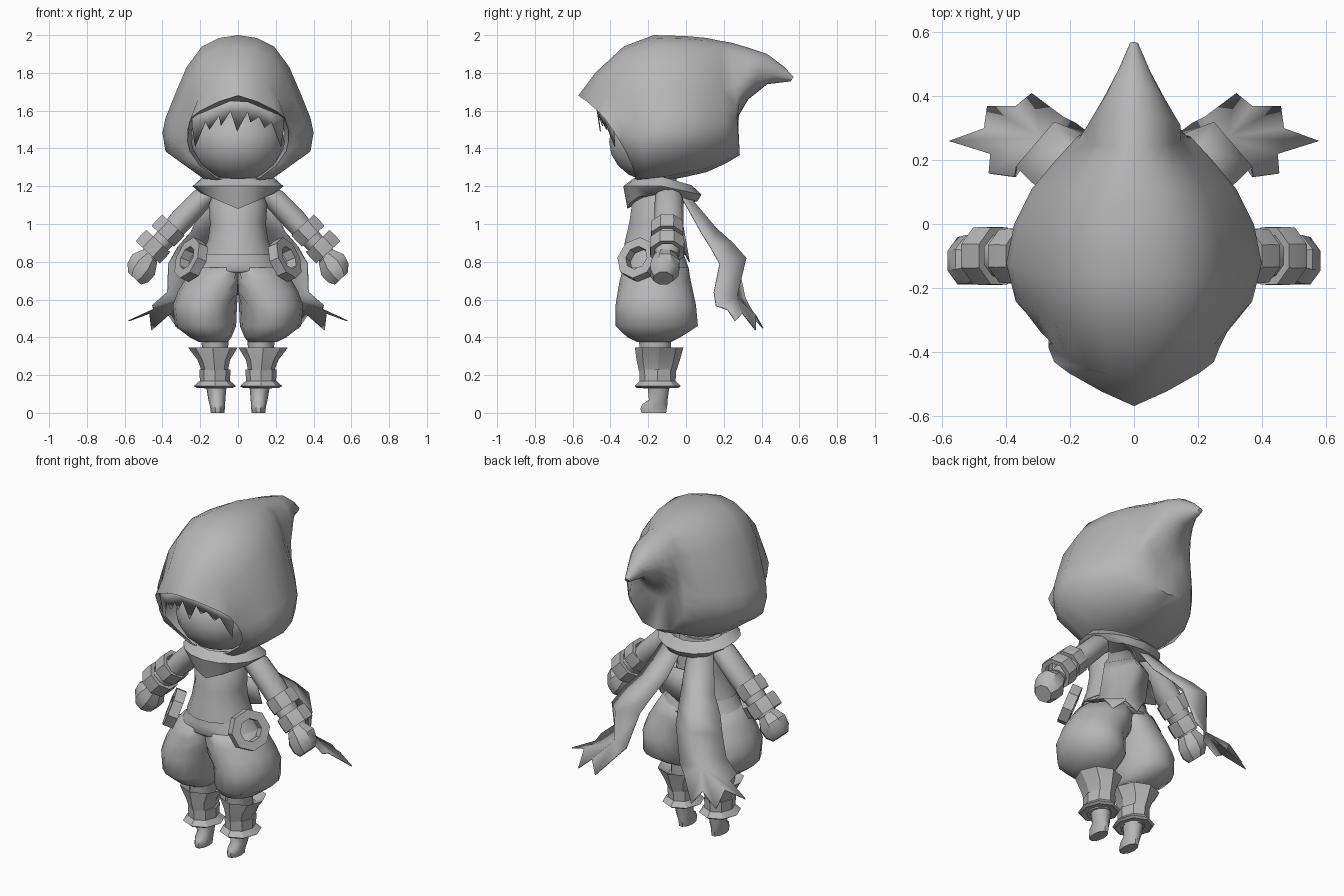
import bpy, bmesh, math
from mathutils import Vector

if "Cube" in bpy.data.objects:
    bpy.data.objects.remove(bpy.data.objects["Cube"])

GREY = bpy.data.materials.new("cloth_grey")
GREY.diffuse_color = (0.47, 0.47, 0.47, 1)
GREY.use_nodes = True
GREY.node_tree.nodes["Principled BSDF"].inputs["Base Color"].default_value = GREY.diffuse_color


def make(name, verts, faces, mirror=False, angle=50, thick=0):
    """Mesh object with clean normals, angle-limited smoothing and optional mirroring."""
    bm = bmesh.new()
    vs = [bm.verts.new(v) for v in verts]
    for f in faces:
        bm.faces.new([vs[i] for i in f])
    bmesh.ops.remove_doubles(bm, verts=bm.verts, dist=0.0005)
    bmesh.ops.recalc_face_normals(bm, faces=bm.faces)
    me = bpy.data.meshes.new(name)
    bm.to_mesh(me)
    bm.free()
    me.materials.append(GREY)
    ob = bpy.data.objects.new(name, me)
    bpy.context.collection.objects.link(ob)
    bpy.ops.object.select_all(action='DESELECT')
    ob.select_set(True)
    bpy.context.view_layer.objects.active = ob
    bpy.ops.object.shade_smooth_by_angle(angle=math.radians(angle))
    if thick:
        ob.modifiers.new("thickness", 'SOLIDIFY').thickness = thick
    if mirror:
        m = ob.modifiers.new("mirror", 'MIRROR')
        m.use_axis[0] = True
        m.use_mirror_merge = False
    return ob


def loft(name, rings, caps=(True, True), **kw):
    """Skin a list of closed rings that share one point count."""
    n = len(rings[0])
    verts = [p for r in rings for p in r]
    faces = [(k * n + i, k * n + (i + 1) % n, (k + 1) * n + (i + 1) % n, (k + 1) * n + i)
             for k in range(len(rings) - 1) for i in range(n)]
    if caps[0]:
        faces.append(list(range(n))[::-1])
    if caps[1]:
        faces.append([len(verts) - n + i for i in range(n)])
    return make(name, verts, faces, **kw)


def stack(name, rows, n=12, min_x=-9, **kw):
    """Horizontal elliptical rings: z, centre x, centre y, radius x, radius y."""
    rings = [[(max(min_x + i * 1e-5, cx + rx * math.cos(2 * math.pi * i / n)),
               cy + ry * math.sin(2 * math.pi * i / n), z) for i in range(n)]
             for z, cx, cy, rx, ry in rows]
    return loft(name, rings, **kw)


def tube(name, rows, n=8, **kw):
    """Tube along the arm slope: x, y, z, radius in the slope plane, radius in y."""
    d = Vector((0.68, 0, -0.73)).normalized()
    u, v = Vector((-d.z, 0, d.x)), Vector((0, 1, 0))
    rings = []
    for x, y, z, ru, rv in rows:
        rings.append([Vector((x, y, z)) + u * ru * math.cos(2 * math.pi * (i + .5) / n)
                      + v * rv * math.sin(2 * math.pi * (i + .5) / n) for i in range(n)])
    return loft(name, rings, mirror=True, **kw)


# Hood: egg-shaped sections swept from the front opening to the bent-back tip
EGG = [(0, 1), (.25, .98), (.48, .92), (.68, .78), (.82, .61), (.96, .43),
       (1, .33), (.96, .2), (.5, .03), (0, 0)]
RIM = [(0, 1), (.4, .93), (.8, .82), (.98, .74), (1.05, .6), (1.05, .48),
       (1, .36), (.8, .2), (.45, .05), (0, 0)]
OVAL = [(math.sin(math.pi * i / 9), .5 + .5 * math.cos(math.pi * i / 9)) for i in range(10)]


def section(shape, yt, zt, yb, zb, w, bow=0):
    half = [(w * a, yb + (yt - yb) * b + bow * a * w, zb + (zt - zb) * b) for a, b in shape]
    return half + [(-x, y, z) for x, y, z in half[-2:0:-1]]


loft("hood", [
    section(RIM, -.40, 1.65, -.18, 1.24, .235, .2),
    section(RIM, -.57, 1.68, -.28, 1.22, .255, .25),
    section(EGG, -.48, 1.80, -.26, 1.22, .305, .06),
    section(EGG, -.33, 1.94, -.20, 1.22, .37),
    section(EGG, -.17, 2.0, -.10, 1.23, .40),
    section(EGG, 0, 1.995, 0, 1.25, .375),
    section(EGG, .11, 1.985, .11, 1.275, .32),
    section(EGG, .18, 1.97, .21, 1.32, .245),
    section(EGG, .24, 1.96, .285, 1.365, .18),
    section(OVAL, .34, 1.93, .265, 1.55, .148),
    section(OVAL, .43, 1.90, .33, 1.66, .10),
    section(OVAL, .51, 1.84, .43, 1.74, .052),
    section(OVAL, .57, 1.78, .555, 1.755, .014),
], caps=(False, True), angle=60)

# Head inside the hood
stack("head", [(1.435 - .213 * math.cos(math.pi * k / 10), 0, -.16,
                .245 * math.sin(math.pi * k / 10) + .001,
                .25 * math.sin(math.pi * k / 10) + .001) for k in range(11)], n=18)

# Fringe of hair: a continuous band with ragged spikes tucked behind the hood edge
spikes = [(-.24, -.17, -.225, 1.41), (-.17, -.10, -.15, 1.50), (-.10, -.04, -.09, 1.52),
          (-.04, .05, -.005, 1.49), (.05, .11, .065, 1.54), (.11, .175, .14, 1.51),
          (.175, .24, .225, 1.41)]
verts, faces = [], []
for a, b, t, zt in spikes:
    k = len(verts)
    for x, drop in ((a, 0), (b, 0), (b, .055), (a, .055)):
        verts.append((x, -.485 + 1.5 * x * x + drop * .3, 1.67 - .42 * abs(x) - drop))
    verts.append((t, -.45 + 1.5 * t * t, zt))
    faces += [(k, k + 1, k + 2, k + 3), (k + 3, k + 2, k + 4)]
make("hair_fringe", verts, faces, thick=.006)

# Neck and draped collar: pointed at the front, lower at the back
stack("neck", [(1.08, 0, -.14, .09, .09), (1.27, 0, -.14, .09, .09)])


def collar_ring(z, rx, ry, dip, sag=.045, n=16):
    pts = []
    for i in range(n):
        a = 2 * math.pi * i / n
        s = math.sin(a)
        drop = dip * (1 - abs(math.cos(a))) if s < 0 else sag * s
        pts.append((rx * math.cos(a), -.125 + ry * s, z - drop))
    return pts


loft("scarf_collar", [collar_ring(1.16, .10, .10, 0), collar_ring(1.25, .185, .155, .01),
                      collar_ring(1.20, .24, .207, .0), collar_ring(1.165, .20, .185, .085),
                      collar_ring(1.15, .10, .10, .02)], caps=(False, False), angle=40)

# Tunic and waistband
stack("tunic", [(1.19, 0, -.14, .12, .10), (1.10, 0, -.16, .155, .13),
                (1.0, 0, -.165, .148, .14), (.92, 0, -.17, .158, .155),
                (.835, 0, -.17, .19, .17)], n=14)
stack("waistband", [(.86, 0, -.17, .172, .155), (.80, 0, -.165, .205, .172),
                    (.755, 0, -.16, .24, .182), (.74, 0, -.16, .22, .17)], n=14)

# Baggy trousers: each leg flattened against the centre line so the seat joins
stack("trouser_leg", [(.77, .06, -.16, .18, .172), (.70, .095, -.163, .19, .188),
                      (.64, .135, -.162, .185, .20), (.57, .175, -.16, .170, .213),
                      (.46, .172, -.155, .162, .218), (.40, .145, -.17, .11, .14),
                      (.375, .13, -.17, .075, .09)],
      n=16, min_x=0, mirror=True, angle=80)

# Lower legs, flared boot cuffs, anklets and small feet
stack("lower_leg", [(.40, .122, -.165, .072, .09), (.13, .12, -.155, .06, .075)], n=10, mirror=True)
stack("boot_cuff", [(.31, .13, -.15, .07, .08), (.345, .133, -.142, .13, .128),
                    (.28, .128, -.147, .086, .115), (.225, .123, -.15, .07, .10)],
      n=8, mirror=True, angle=30, caps=(False, False))
stack("anklet", [(.23, .122, -.15, .082, .098), (.17, .122, -.15, .08, .095),
                 (.142, .122, -.15, .112, .122), (.132, .122, -.15, .095, .11),
                 (.14, .12, -.15, .05, .06)], n=8, mirror=True, angle=30)
stack("foot", [(.15, .115, -.145, .055, .062), (.07, .112, -.147, .045, .052),
               (.045, .11, -.165, .041, .07), (.02, .108, -.172, .038, .073),
               (0, .108, -.170, .036, .068)], n=10, mirror=True)

# Arms, two wrist bands and fists
tube("arm", [(.12, -.10, 1.18, .05, .06), (.19, -.09, 1.135, .062, .075),
             (.30, -.09, 1.02, .066, .078), (.47, -.10, .83, .05, .062)], n=10)
for name, x, z, r in (("upper_wrist_band", .37, .965, .09), ("lower_wrist_band", .45, .88, .096)):
    tube(name, [(x + k, -.10, z - 1.07 * k, r * f, r * f * 1.03)
                for k, f in ((-.027, .7), (-.028, .97), (0, 1), (.028, .97), (.027, .7))],
         angle=30, caps=(False, False))
tube("fist", [(.465, -.11, .83, .055, .06), (.50, -.11, .785, .088, .082),
              (.53, -.115, .742, .08, .08), (.548, -.12, .712, .052, .055)], angle=35)

# Octagonal hoops hanging on the hips
axis = Vector((.82, -.47, .36)).normalized()
u = axis.cross(Vector((0, 0, 1))).normalized()
v = axis.cross(u)
rings = []
for i in range(9):
    a = 2 * math.pi * i / 8
    r = u * math.cos(a) + v * math.sin(a)
    rings.append([Vector((.248, -.25, .812)) + r * (.09 + .036 * math.cos(b)) + axis * .04 * math.sin(b)
                  for b in (math.pi * (.25 + .5 * j) for j in range(4))])
loft("hip_hoop", rings, caps=(False, False), mirror=True, angle=30)

# Scarf tails: folded strips (inner edge, ridge, outer edge) with ragged ends
rows = [((.01, -.01, 1.17), (.09, .0, 1.17), (.16, -.03, 1.16)),
        ((.05, .11, .99), (.15, .16, .98), (.25, .08, .96)),
        ((.09, .20, .90), (.21, .25, .90), (.32, .13, .88)),
        ((.12, .27, .82), (.25, .32, .82), (.37, .18, .79)),
        ((.18, .315, .61), (.29, .27, .61), (.375, .15, .64))]
end = [(.455, .16, .57), (.45, .22, .55), (.58, .26, .49), (.47, .30, .53),
       (.46, .37, .44), (.37, .37, .52), (.32, .41, .45), (.22, .335, .57)]
verts = [p for row in rows for p in row] + end
faces = [(3 * k + c, 3 * k + c + 1, 3 * k + c + 4, 3 * k + c + 3) for k in range(4) for c in (0, 1)]
loop = list(range(14, len(verts))) + [12]
faces += [(13, loop[i], loop[i + 1]) for i in range(len(loop) - 1)]
make("scarf_tail", verts, faces, mirror=True, thick=.006, angle=60)

# Pointed tunic flap at the back
make("tunic_flap", [(-.13, -.015, 1.0), (.13, -.015, 1.0), (.17, -.01, .86), (0, .02, .80),
                    (-.17, -.01, .86)], [(0, 1, 3), (1, 2, 3), (0, 3, 4)], thick=.006)
